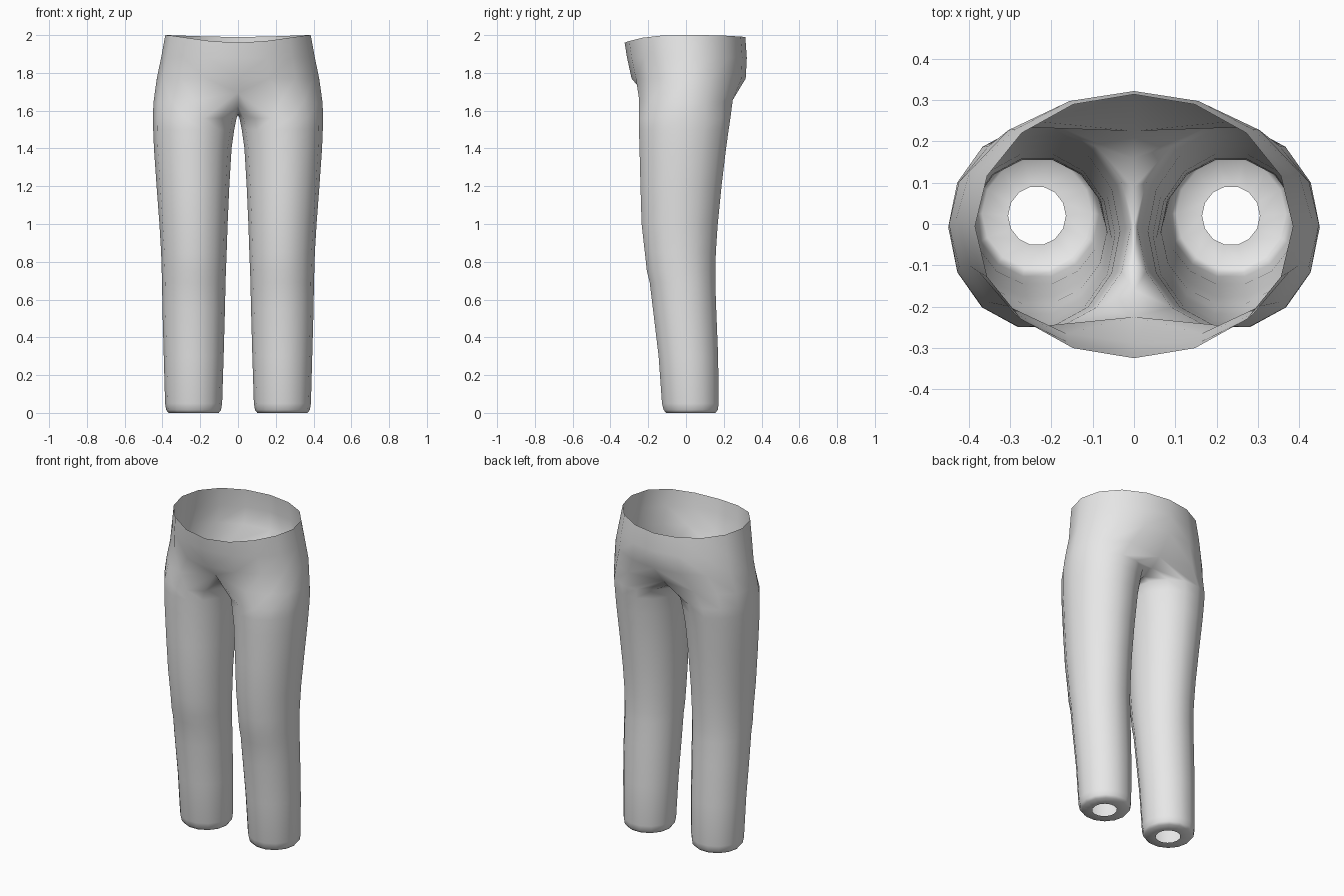
import bpy, bmesh
from math import sin, cos, pi, copysign

cube = bpy.data.objects.get("Cube")
if cube:
    bpy.data.objects.remove(cube, do_unlink=True)

cloth = bpy.data.materials.new("light_grey_cloth")
cloth.diffuse_color = (0.8, 0.8, 0.8, 1)
cloth.use_nodes = True
cloth.node_tree.nodes["Principled BSDF"].inputs["Base Color"].default_value = (0.8, 0.8, 0.8, 1)

SIDES = 14   # points around a leg
ARC = 9      # points of the half waist, front centre to back centre

# Leg sections: height, inner x, outer x, front y, back y
LEG = [
    (0.0, 0.165, 0.305, -0.05, 0.09),
    (0.0, 0.102, 0.368, -0.105, 0.155),
    (0.015, 0.09, 0.38, -0.118, 0.168),
    (0.05, 0.084, 0.386, -0.127, 0.173),
    (0.3, 0.076, 0.393, -0.145, 0.17),
    (0.55, 0.069, 0.40, -0.175, 0.16),
    (0.69, 0.066, 0.402, -0.192, 0.155),
    (0.75, 0.064, 0.404, -0.207, 0.155),
    (0.85, 0.06, 0.407, -0.218, 0.158),
    (1.0, 0.055, 0.416, -0.235, 0.168),
    (1.2, 0.046, 0.431, -0.241, 0.188),
    (1.4, 0.034, 0.445, -0.246, 0.212),
    (1.5, 0.02, 0.449, -0.249, 0.226),
    (1.56, 0.008, 0.45, -0.25, 0.235),
]

# Hip sections: height, half width, front y, back y
HIP = [
    (1.77, 0.43, -0.288, 0.316),
    (1.88, 0.407, -0.312, 0.322),
    (2.0, 0.385, -0.325, 0.314),
]

# Crotch seam from back to front: y, z
SEAM = [(0.16, 1.61), (0.09, 1.585), (0.0, 1.578), (-0.09, 1.59), (-0.16, 1.63)]


def leg_ring(bm, z, inner, outer, front, back):
    ring = []
    for i in range(SIDES):
        a = 2 * pi * (i - 4) / SIDES
        x = (inner + outer) / 2 + (outer - inner) / 2 * cos(a)
        y = (front + back) / 2 + (back - front) / 2 * sin(a) / 0.975
        ring.append(bm.verts.new((x, y, z)))
    return ring


def hip_arc(bm, z, width, front, back, top=False):
    arc = []
    for i in range(ARC):
        a = pi * (i / (ARC - 1) - 0.5)
        s = sin(a)
        drop = (0.04 if s < 0 else 0.01) * abs(s) ** 3 if top else 0
        x = 0 if i in (0, ARC - 1) else width * cos(a)
        arc.append(bm.verts.new((x, (front + back) / 2 + (back - front) / 2 * s, z - drop)))
    return arc


def seat_ring(bm):
    """Upper thigh around the outside, closed by the crotch seam on x = 0."""
    ring = [bm.verts.new((0, -0.225, 1.695))]
    for i in range(1, ARC - 1):
        a = pi * (i / (ARC - 1) - 0.5)
        s = sin(a)
        x = 0.448 * cos(a) ** 0.7
        y = 0.268 * copysign(abs(s), s)
        ring.append(bm.verts.new((x, y, 1.64 + 0.02 * s * s)))
    ring.append(bm.verts.new((0, 0.225, 1.655)))
    ring += [bm.verts.new((0, y, z)) for y, z in SEAM]
    return ring


def bridge(bm, low, high, closed):
    n = len(high)
    for i in range(n if closed else n - 1):
        j = (i + 1) % n
        bm.faces.new((low[i], low[j], high[j], high[i]))


# Left half of the trousers, open at the waist and at the ankle
bm = bmesh.new()
rings = [leg_ring(bm, *row) for row in LEG] + [seat_ring(bm)]
for low, high in zip(rings, rings[1:]):
    bridge(bm, low, high, True)

arcs = [rings[-1][:ARC]] + [hip_arc(bm, *row, top=row is HIP[-1]) for row in HIP]
for low, high in zip(arcs, arcs[1:]):
    bridge(bm, low, high, False)

for f in bm.faces:
    f.smooth = True
mesh = bpy.data.meshes.new("trousers")
bm.to_mesh(mesh)
bm.free()
mesh.materials.append(cloth)

trousers = bpy.data.objects.new("trousers", mesh)
bpy.context.collection.objects.link(trousers)

# Mirror to the right half, welding the centre line
mirror = trousers.modifiers.new("mirror", "MIRROR")
mirror.use_axis = (True, False, False)
mirror.use_clip = True
mirror.merge_threshold = 0.001
